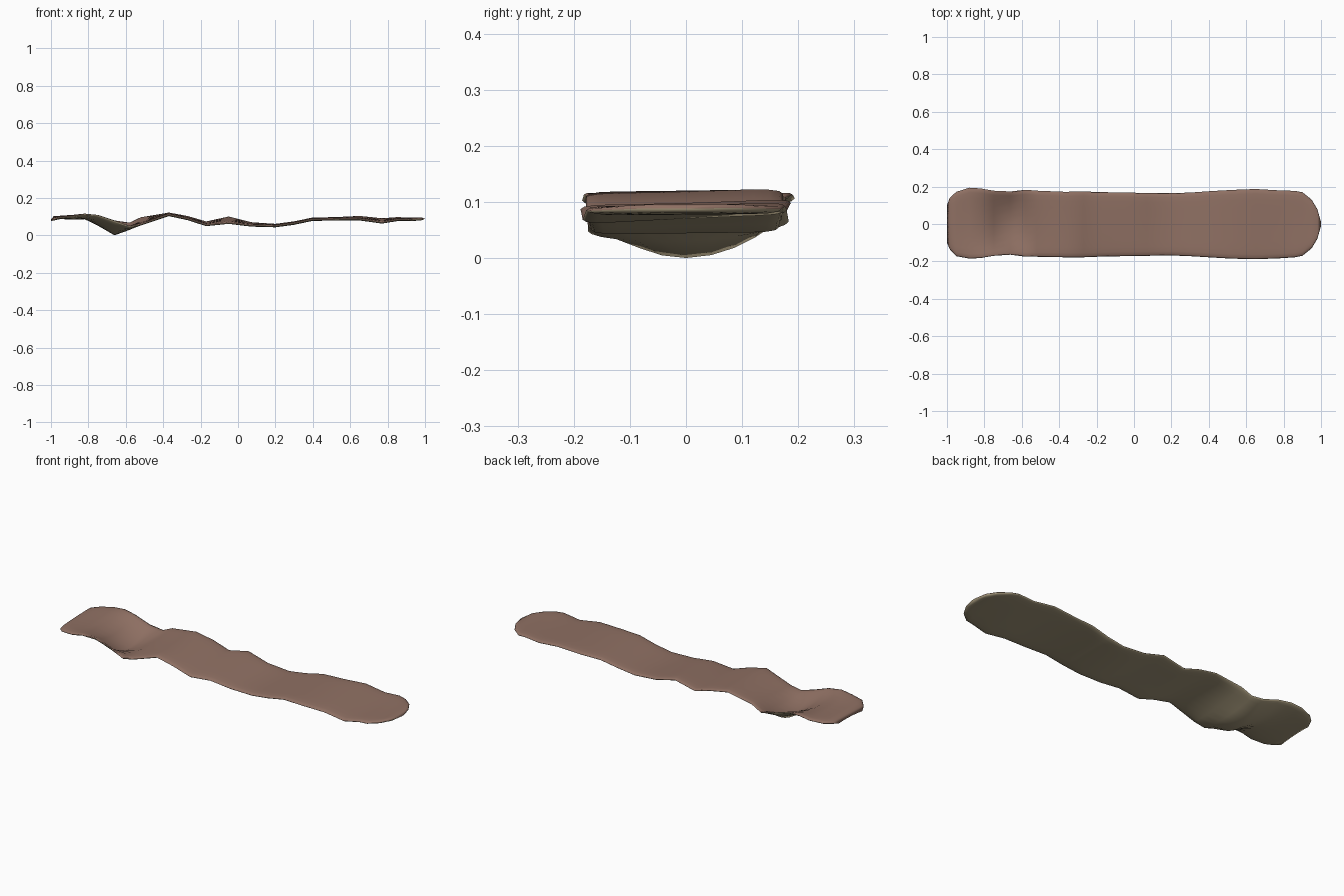
import bpy, bmesh, math

def material(name, rgb):
    m = bpy.data.materials.new(name)
    m.diffuse_color = (*rgb, 1)
    return m

# Stations along the strip: x, front half-width, back half-width, z at front / centre / back
rows = [
    (-1.00, .10, .10, .075, .085, .085),
    (-.985, .135, .14, .085, .092, .095),
    (-.95, .172, .172, .095, .095, .098),
    (-.88, .185, .194, .102, .092, .106),
    (-.82, .182, .190, .113, .094, .113),
    (-.75, .170, .178, .108, .060, .108),
    (-.66, .164, .174, .078, .008, .080),
    (-.58, .175, .183, .048, .038, .065),
    (-.52, .175, .178, .058, .070, .093),
    (-.37, .178, .172, .110, .112, .115),
    (-.27, .178, .174, .088, .092, .097),
    (-.17, .174, .170, .055, .062, .068),
    (-.05, .172, .169, .066, .082, .095),
    (.07, .170, .165, .053, .058, .064),
    (.20, .168, .165, .050, .052, .054),
    (.30, .172, .168, .064, .065, .068),
    (.40, .178, .175, .085, .086, .088),
    (.52, .185, .182, .086, .088, .090),
    (.65, .188, .187, .087, .090, .098),
    (.77, .184, .180, .068, .078, .085),
    (.86, .178, .177, .085, .086, .092),
    (.90, .170, .170, .084, .085, .087),
    (.95, .130, .130, .086, .086, .088),
    (.98, .080, .080, .088, .088, .089),
    (1.00, .010, .010, .088, .088, .088),
]
HALF_THICK = .008
vs = [math.sin(math.pi / 2 * (i / 6 - 1)) for i in range(13)]   # denser near the edges

# Strip: wavy top and bottom sheets that meet along a rounded rim
bm = bmesh.new()
sheets = {}
for side in (1, -1):
    grid = []
    for r, (x, wf, wb, zf, zc, zb) in enumerate(rows):
        end = 0 if r in (0, len(rows) - 1) else 1
        line = []
        for v in vs:
            y = v * (wb if v > 0 else wf)
            # parabola through front, centre and back heights
            z = zc + v * (zb - zf) / 2 + v * v * ((zf + zb) / 2 - zc)
            t = HALF_THICK * end * math.sqrt(max(0, 1 - abs(v) ** 10))
            line.append(bm.verts.new((x, y, z + side * t)))
        grid.append(line)
    for a, b in zip(grid, grid[1:]):
        for j in range(len(vs) - 1):
            loop = [a[j], b[j], b[j + 1], a[j + 1]]
            f = bm.faces.new(loop if side > 0 else loop[::-1])
            f.material_index = 0 if side > 0 else 1
            f.smooth = True
bmesh.ops.remove_doubles(bm, verts=bm.verts, dist=1e-5)

me = bpy.data.meshes.new("wavy_strip")
bm.to_mesh(me)
bm.free()
me.materials.append(material("warm brown top", (.28, .165, .127)))
me.materials.append(material("tan underside", (.36, .30, .19)))
ob = bpy.data.objects.new("wavy_strip", me)
bpy.context.collection.objects.link(ob)
